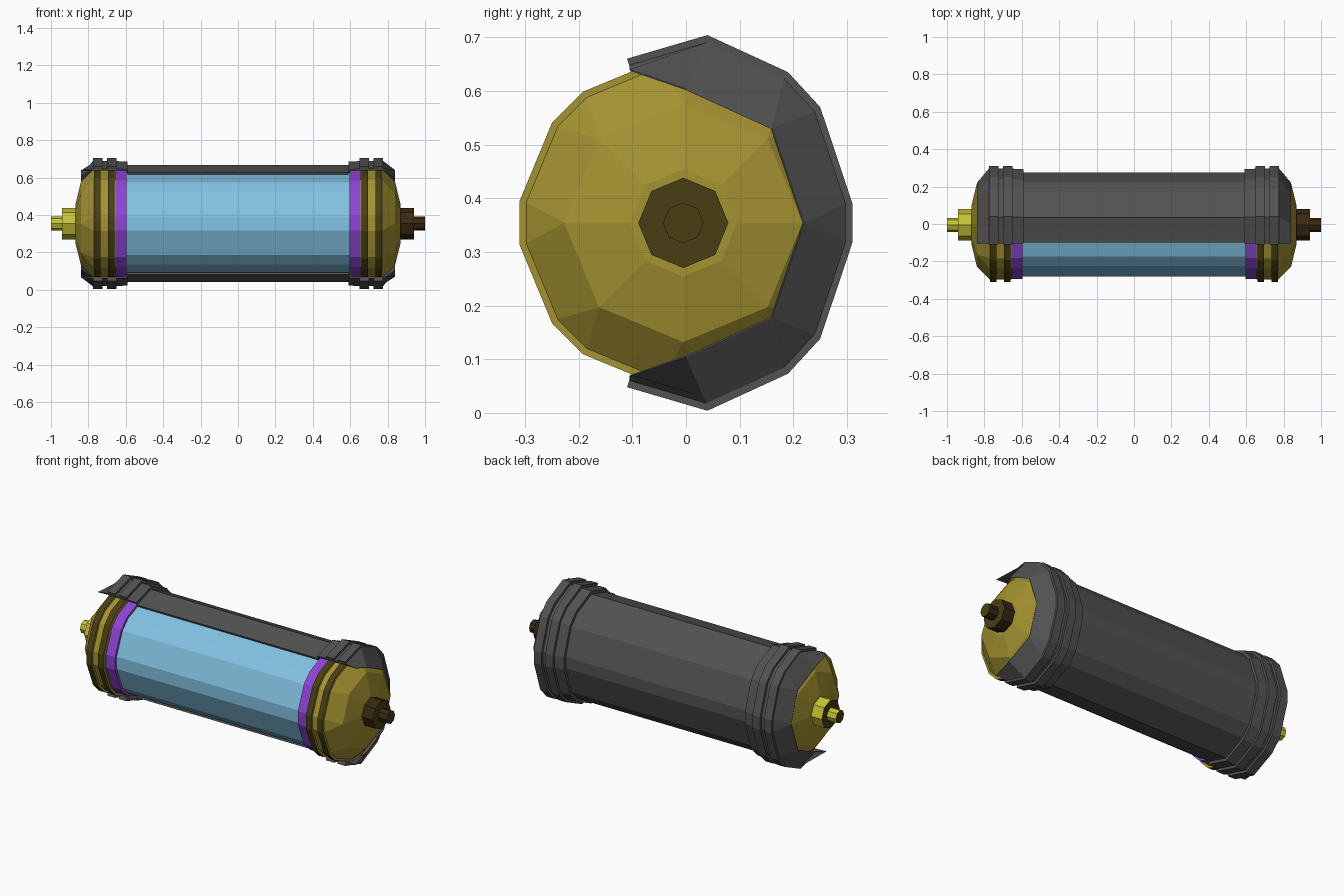
import bpy, bmesh
from math import radians, sin, cos

cube = bpy.data.objects.get("Cube")
if cube:
    bpy.data.objects.remove(cube, do_unlink=True)

AXIS_Y, AXIS_Z = -0.005, 0.354


def material(name, rgb):
    """Flat material from display (sRGB) values converted to linear."""
    lin = [((c / 255 + 0.055) / 1.055) ** 2.4 for c in rgb] + [1.0]
    mat = bpy.data.materials.new(name)
    mat.use_nodes = True
    mat.diffuse_color = lin
    mat.node_tree.nodes["Principled BSDF"].inputs["Base Color"].default_value = lin
    return mat


GOLD = material("old gold", (165, 147, 50))
OLIVE = material("dark olive", (72, 63, 19))
YELLOW = material("bright yellow", (200, 193, 55))
BROWN = material("dark brown", (56, 40, 18))
GLASS = material("pale blue", (131, 194, 226))
PURPLE = material("purple", (142, 68, 212))
GREY = material("charcoal grey", (82, 82, 82))


def loft(name, sections, mats, pick=None):
    """Skin a list of (x, [(y, z), ...]) closed sections and cap both ends.
    pick(normal, centre) gives the material index of each face."""
    bm = bmesh.new()
    rings = [[bm.verts.new((x, AXIS_Y + y, AXIS_Z + z)) for y, z in pts]
             for x, pts in sections]
    n = len(rings[0])
    for a, b in zip(rings, rings[1:]):
        for i in range(n):
            j = (i + 1) % n
            bm.faces.new((a[i], a[j], b[j], b[i]))
    bm.faces.new(rings[0])
    bm.faces.new(rings[-1])
    bmesh.ops.remove_doubles(bm, verts=bm.verts, dist=0.0005)
    bmesh.ops.recalc_face_normals(bm, faces=bm.faces)
    if pick:
        for f in bm.faces:
            f.material_index = pick(f.normal, f.calc_center_median())
    mesh = bpy.data.meshes.new(name)
    bm.to_mesh(mesh)
    bm.free()
    for m in mats:
        mesh.materials.append(m)
    obj = bpy.data.objects.new(name, mesh)
    bpy.context.collection.objects.link(obj)
    return obj


def octagon(r, bevel=7.5):
    """Octagon with bevelled corners; bevel 0 gives a plain octagon."""
    return [(r * cos(radians(45 * k + s * bevel)), r * sin(radians(45 * k + s * bevel)))
            for k in range(8) for s in (-1, 1)]


def outward(nrm, side):
    return nrm.x * side > 0.9


# Glass tube
loft("glass_tube", [(-0.6, octagon(0.277)), (0.6, octagon(0.277))], [GLASS])

# End caps, collars and terminals
CORE, RIB = 0.295, 0.308
RIBS = [(0.77, 0.735), (0.695, 0.66)]
for side, label, metal in ((1, "left", BROWN), (-1, "right", YELLOW)):
    cap = [(0.87, octagon(0.1, 0)), (0.84, octagon(0.222, 0))]
    for outer, inner in RIBS:
        cap += [(outer, octagon(CORE)), (outer, octagon(RIB)),
                (inner, octagon(RIB)), (inner, octagon(CORE))]
    cap.append((0.655, octagon(CORE)))

    def rib_rim(nrm, c):
        on_rib = any(i < abs(c.x) < o for o, i in RIBS)
        return int(on_rib and abs(nrm.x) < 0.1)

    loft(label + "_end_cap", [(side * x, p) for x, p in cap], [GOLD, OLIVE], rib_rim)
    loft(label + "_collar", [(side * 0.656, octagon(0.291)), (side * 0.595, octagon(0.291))],
         [PURPLE])
    terminal = [(0.86, 0.084), (0.94, 0.084), (0.94, 0.038), (1.0, 0.038)]
    loft(label + "_terminal", [(side * x, octagon(r, 0)) for x, r in terminal],
         [metal, OLIVE], lambda nrm, c, s=side: int(outward(nrm, s)))

# Wrap-around back cover: upper half of the outline, mirrored below
OUTER = [(-0.105, 0.306), (0.045, 0.35), (0.195, 0.281), (0.255, 0.216), (0.315, 0.037)]
LIP = [(-0.1, 0.286), (0.005, 0.25), (0.165, 0.177), (0.165, 0.177), (0.225, 0)]


def shell(half, scale, thickness):
    out = half + [(y, -z) for y, z in reversed(half)]
    out = [(y * scale, z * scale) for y, z in out]
    k = 1 - thickness
    return out + [(y * k, z * k) for y, z in reversed(out)]


half_cover = [(0.84, shell(LIP, 1, 0.01)), (0.775, shell(OUTER, 0.96, 0.03))]
for outer, inner in ((0.775, 0.725), (0.7, 0.65)):
    half_cover += [(outer, shell(OUTER, 1, 0.07)), (inner, shell(OUTER, 1, 0.07)),
                   (inner, shell(OUTER, 0.955, 0.03))]
    if inner > 0.7:
        half_cover.append((0.7, shell(OUTER, 0.955, 0.03)))
half_cover += [(0.59, shell(OUTER, 0.945, 0.03)), (0.59, shell(OUTER, 0.893, 0.04))]
mirrored = [(-x, p) for x, p in reversed(half_cover)]
loft("back_cover", half_cover + mirrored, [GREY])
